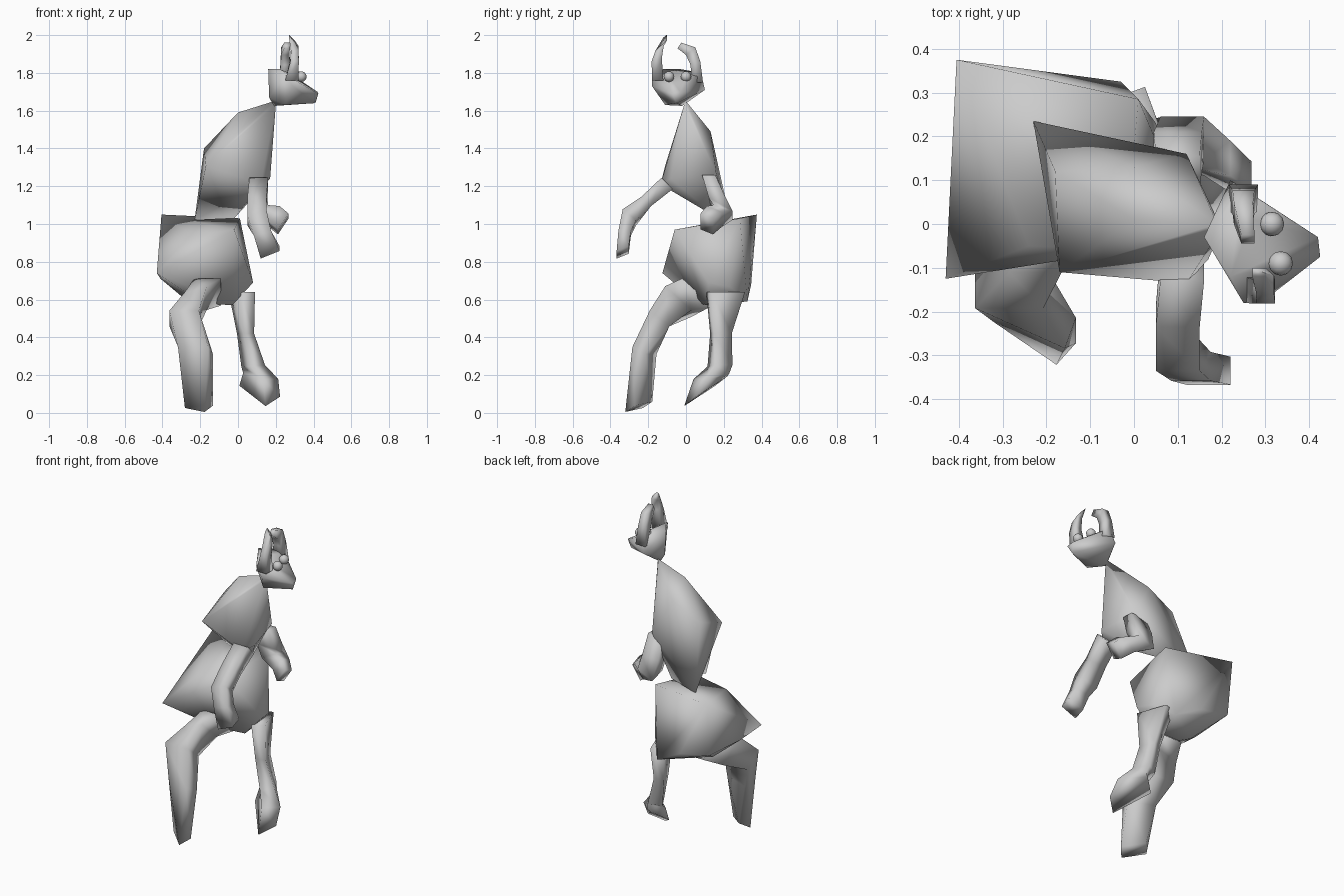
import bpy
import bmesh
from math import radians
from mathutils import Matrix, Vector

default_cube = bpy.data.objects.get("Cube")
if default_cube:
    bpy.data.objects.remove(default_cube, do_unlink=True)

# One plain grey for the whole creature
grey = bpy.data.materials.new("plain grey")
grey.use_nodes = True
grey_value = (.6, .6, .6, 1)
grey.diffuse_color = grey_value
grey.node_tree.nodes["Principled BSDF"].inputs["Base Color"].default_value = grey_value


def finish(name, bm):
    """Turn a bmesh into a smooth shaded grey object."""
    bmesh.ops.recalc_face_normals(bm, faces=bm.faces[:])
    for face in bm.faces:
        face.smooth = True
    mesh = bpy.data.meshes.new(name)
    bm.to_mesh(mesh)
    bm.free()
    mesh.materials.append(grey)
    obj = bpy.data.objects.new(name, mesh)
    bpy.context.collection.objects.link(obj)
    return obj


def hull(name, points):
    """Angular body mass wrapped tightly around its corner points."""
    bm = bmesh.new()
    for point in points:
        bm.verts.new(point)
    result = bmesh.ops.convex_hull(bm, input=bm.verts[:])
    inside = [g for g in result["geom_interior"] if isinstance(g, bmesh.types.BMVert)]
    bmesh.ops.delete(bm, geom=inside, context="VERTS")
    return finish(name, bm)


def ring(x, y, z, wide, deep, slope_x=0, slope_y=0, yaw=0):
    """Four corners of a limb section: centre, half widths, tilt and turn."""
    turn = Matrix.Rotation(radians(yaw), 3, "Z")
    corners = []
    for side, end in ((-1, -1), (1, -1), (1, 1), (-1, 1)):
        dx, dy = side * wide, end * deep
        offset = Vector((dx, dy, slope_x * dx + slope_y * dy))
        corners.append(Vector((x, y, z)) + turn @ offset)
    return corners


def limb(name, rings):
    """Four sided loft through the sections."""
    bm = bmesh.new()
    loops = [[bm.verts.new(corner) for corner in section] for section in rings]
    for lower, upper in zip(loops, loops[1:]):
        for i in range(4):
            j = (i + 1) % 4
            bm.faces.new((lower[i], lower[j], upper[j], upper[i]))
    bm.faces.new(loops[0])
    bm.faces.new(loops[-1])
    return finish(name, bm)


# Head wedge with its snout towards +x
hull("head", [
    (.16, -.03, 1.82), (.22, .10, 1.71), (.25, .08, 1.80), (.22, -.12, 1.82),
    (.25, -.18, 1.79), (.29, -.18, 1.73), (.42, -.03, 1.70), (.425, -.075, 1.69),
    (.41, -.05, 1.64), (.19, -.02, 1.625), (.25, -.11, 1.63), (.27, .01, 1.80),
    (.165, -.03, 1.67),
])

# Eyes
for name, centre in (("left_eye", (.315, 0, 1.78)), ("right_eye", (.335, -.09, 1.78))):
    bm = bmesh.new()
    bmesh.ops.create_uvsphere(bm, u_segments=12, v_segments=8, radius=.028)
    bmesh.ops.translate(bm, verts=bm.verts[:], vec=centre)
    finish(name, bm)

# Horns curling towards each other
limb("right_horn", [
    ring(.285, -.15, 1.76, .035, .03),
    ring(.30, -.155, 1.87, .022, .027, slope_y=.3),
    ring(.30, -.14, 1.93, .02, .022, slope_y=.6),
    ring(.285, -.11, 1.98, .015, .01, slope_x=-1, slope_y=.8),
])
limb("left_horn", [
    ring(.25, .06, 1.75, .033, .03),
    ring(.25, .05, 1.85, .025, .026, slope_y=.3),
    ring(.25, .025, 1.915, .022, .025, slope_y=.8),
    ring(.26, -.035, 1.945, .015, .01, slope_y=1.5),
])

# Torso tapering from the neck to a pointed waist
hull("torso", [
    (.19, 0, 1.65), (.20, -.01, 1.63), (0, .01, 1.59), (0, .13, 1.49),
    (-.18, .12, 1.40), (-.17, -.11, 1.31), (.12, -.135, 1.21), (.17, -.08, 1.24),
    (.12, .16, 1.27), (-.23, .235, 1.02), (-.02, .17, 1.03), (0, .11, 1.09),
])

# Wide, skewed pelvis
hull("pelvis", [
    (-.405, .375, 1.05), (.01, .285, 1.03), (-.02, -.06, .97), (-.43, -.125, .74),
    (-.41, .05, .71), (-.29, .15, .61), (-.25, .02, .62), (-.40, .34, .72),
    (-.20, .345, .68), (-.03, .325, .59), (.08, .12, .69), (.05, .23, .67),
    (-.18, .07, .58), (-.03, .11, .57), (-.24, -.05, .94),
])

# Legs
limb("right_leg", [
    ring(-.16, .06, .64, .07, .08, slope_y=-.9),
    ring(-.225, -.04, .59, .06, .07, slope_x=.3, slope_y=-.9),
    ring(-.285, -.14, .50, .078, .052, slope_y=-.8),
    ring(-.225, -.22, .33, .085, .037, slope_y=-.5, yaw=-20),
    ring(-.207, -.25, .032, .07, .033, slope_x=-.15, slope_y=.5, yaw=-42),
])
limb("left_leg", [
    ring(.02, .21, .64, .04, .095, yaw=20),
    ring(.04, .185, .42, .03, .05, yaw=20),
    ring(.08, .18, .25, .042, .052, slope_x=.1, yaw=30),
    ring(.12, .135, .195, .053, .08, slope_y=.2, yaw=42),
    ring(.115, .105, .115, .05, .108, slope_x=.5, slope_y=.5, yaw=40),
])

# Arms
limb("right_arm", [
    ring(.11, -.10, 1.215, .05, .03, slope_y=-1),
    ring(.10, -.21, 1.12, .05, .025, slope_y=-1),
    ring(.10, -.30, 1.035, .05, .035, slope_x=.3, slope_y=-.8),
    ring(.13, -.325, .95, .045, .033, slope_x=.3),
    ring(.17, -.335, .85, .05, .032, slope_x=.4, slope_y=.4),
])
limb("left_arm", [
    ring(.10, .12, 1.26, .05, .035),
    ring(.10, .165, 1.14, .055, .045),
    ring(.11, .195, 1.06, .05, .05, slope_x=.5, slope_y=-.3),
    ring(.19, .15, 1.04, .03, .04, slope_x=1.3, slope_y=-.4),
    ring(.24, .11, 1, .028, .033, slope_x=1.5, slope_y=-.4),
])
